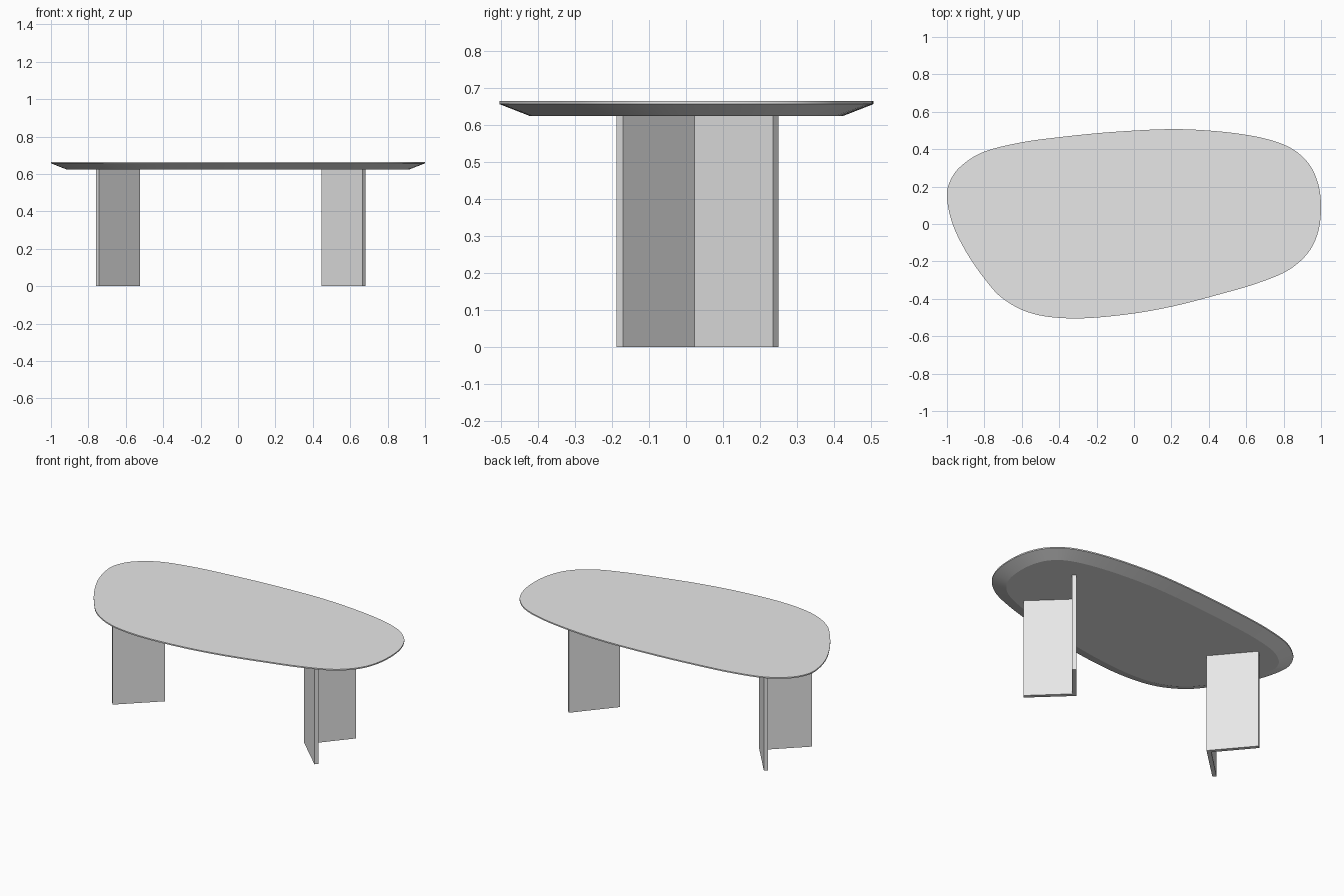
import bpy, bmesh, math
from mathutils import Vector

if "Cube" in bpy.data.objects:
    bpy.data.objects.remove(bpy.data.objects["Cube"])

grey = bpy.data.materials.new("light grey")
grey.diffuse_color = (0.8, 0.8, 0.8, 1)
grey.use_nodes = True
grey.node_tree.nodes["Principled BSDF"].inputs["Base Color"].default_value = grey.diffuse_color


def stack(name, rings):
    """Solid skinned through matching rings of (x, y, z), bottom to top, capped."""
    bm = bmesh.new()
    loops = [[bm.verts.new(p) for p in ring] for ring in rings]
    n = len(loops[0])
    for low, high in zip(loops, loops[1:]):
        for i in range(n):
            j = (i + 1) % n
            bm.faces.new((low[i], low[j], high[j], high[i]))
    bm.faces.new(loops[0][::-1])
    bm.faces.new(loops[-1])
    bmesh.ops.recalc_face_normals(bm, faces=bm.faces[:])
    mesh = bpy.data.meshes.new(name)
    bm.to_mesh(mesh)
    bm.free()
    mesh.materials.append(grey)
    ob = bpy.data.objects.new(name, mesh)
    bpy.context.collection.objects.link(ob)
    return ob


def smooth_loop(points, steps):
    """Closed Catmull-Rom curve through the points."""
    pts = [Vector(p) for p in points]
    n = len(pts)
    out = []
    for i in range(n):
        a, b, c, d = (pts[(i + k) % n] for k in (-1, 0, 1, 2))
        for s in range(steps):
            t = s / steps
            out.append(0.5 * (2 * b + (c - a) * t + (2 * a - 5 * b + 4 * c - d) * t * t
                              + (3 * b - a - 3 * c + d) * t ** 3))
    return out


def inset(loop, dist):
    """Move a counter-clockwise loop inwards."""
    out = []
    for i, p in enumerate(loop):
        t = (loop[(i + 1) % len(loop)] - loop[i - 1]).normalized()
        out.append(p + Vector((-t.y, t.x)) * dist)
    return out


def at(loop, z):
    return [(p[0], p[1], z) for p in loop]


# Tabletop: pebble outline, thin rim, undercut bevel
pebble = [(-1, .14), (-.97, .0), (-.9, -.145), (-.805, -.285), (-.7, -.40), (-.54, -.48),
          (-.32, -.505), (-.05, -.485), (.2, -.442), (.45, -.378), (.65, -.32),
          (.82, -.25), (.93, -.155), (.985, -.04), (1, .1), (.98, .23), (.92, .34),
          (.8, .425), (.58, .48), (.25, .507), (-.1, .493), (-.4, .464),
          (-.62, .433), (-.81, .383), (-.93, .305), (-.985, .225)]
edge = smooth_loop(pebble, 6)
top = stack("tabletop", [at(inset(edge, .082), .625), at(edge, .657), at(edge, .665)])
bpy.context.view_layer.objects.active = top
top.select_set(True)
bpy.ops.object.shade_smooth_by_angle(angle=math.radians(14))

# Legs: V-shaped folded panels, the left one mirrored
vee = [(.4465, .02), (.665, -.188), (.681, -.170), (.480, .023), (.659, .236), (.641, .251)]
stack("right_leg", [at(vee, 0), at(vee, .63)])
left = [(-x - .0775, y) for x, y in reversed(vee)]
stack("left_leg", [at(left, 0), at(left, .63)])
